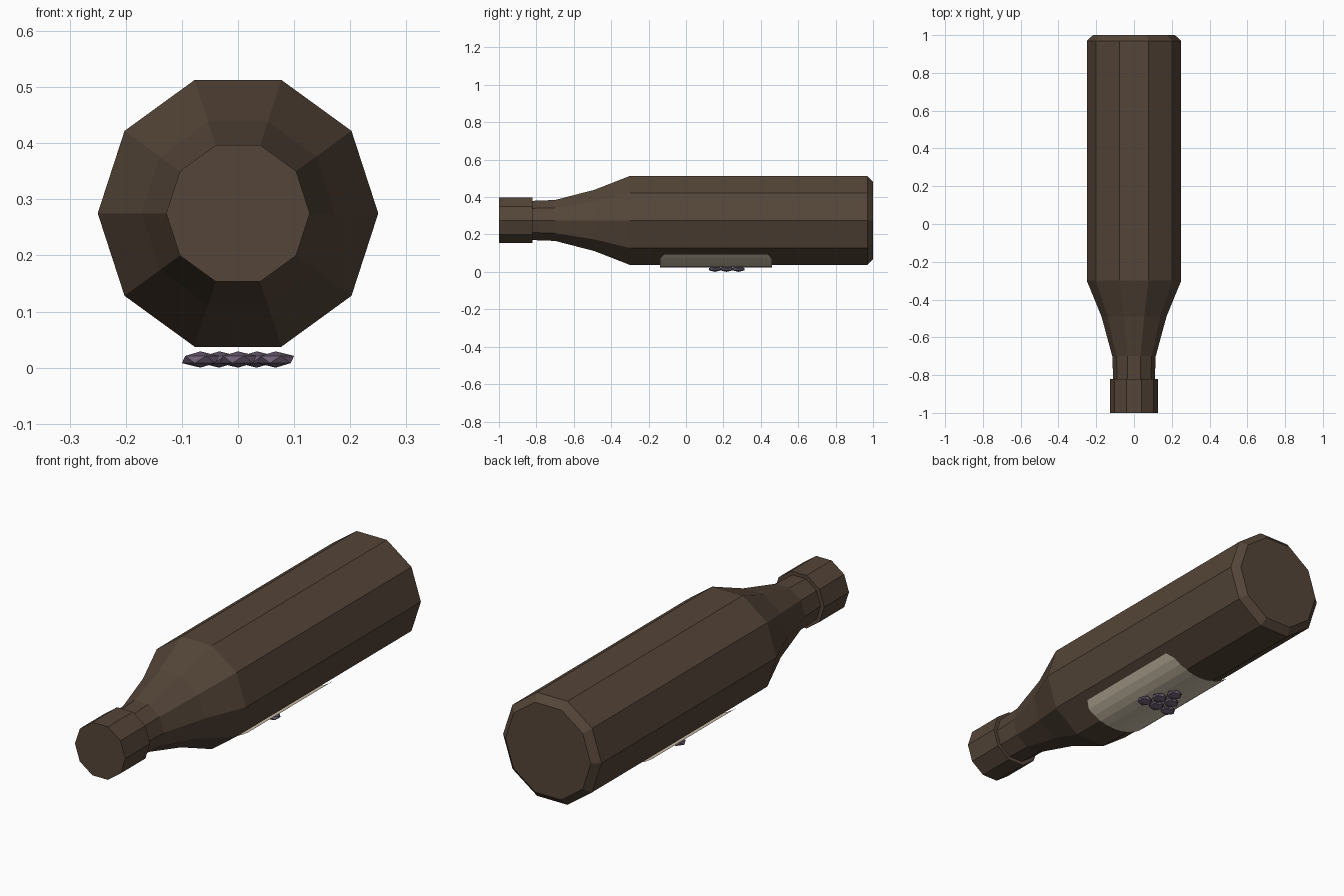
import bpy, bmesh, math
from mathutils import Matrix

cube = bpy.data.objects.get("Cube")
if cube:
    bpy.data.objects.remove(cube, do_unlink=True)

AXIS_Z = 0.275  # height of the bottle's centre line


def make_material(name, rgb):
    mat = bpy.data.materials.new(name)
    mat.use_nodes = True
    mat.diffuse_color = (*rgb, 1)
    mat.node_tree.nodes["Principled BSDF"].inputs["Base Color"].default_value = (*rgb, 1)
    return mat


def make_object(name, bm, mat):
    mesh = bpy.data.meshes.new(name)
    bm.to_mesh(mesh)
    bm.free()
    mesh.materials.append(mat)
    obj = bpy.data.objects.new(name, mesh)
    bpy.context.collection.objects.link(obj)
    return obj


def lathe(name, profile, mat, sides=10):
    """Closed solid of (y, radius) rings around the lying centre line."""
    bm = bmesh.new()
    rings = []
    for y, r in profile:
        angles = [math.tau * i / sides for i in range(sides)]
        rings.append([bm.verts.new((r * math.cos(a), y, AXIS_Z + r * math.sin(a))) for a in angles])
    for a, b in zip(rings, rings[1:]):
        for i in range(sides):
            j = (i + 1) % sides
            bm.faces.new((a[i], a[j], b[j], b[i]))
    bm.faces.new(rings[0])
    bm.faces.new(rings[-1])
    bmesh.ops.recalc_face_normals(bm, faces=bm.faces)
    return make_object(name, bm, mat)


glass = make_material("dark brown glass", (0.09, 0.06, 0.04))
paper = make_material("cream paper", (0.62, 0.54, 0.41))
purple = make_material("dusky purple", (0.15, 0.11, 0.17))

# Bottle body with tapering shoulder and neck, and the wider cap
lathe("bottle_body", [(-0.83, 0.11), (-0.7, 0.115), (-0.49, 0.172),
                      (-0.3, 0.25), (0.97, 0.25), (1.0, 0.217)], glass)
lathe("bottle_cap", [(-1.0, 0.128), (-0.82, 0.128)], glass)

# Thin paper label wrapped under the body, with clipped corners
bm = bmesh.new()
steps, radius = 10, 0.252
columns = []
for i in range(steps + 1):
    a = math.radians(-45 + 90 * i / steps)
    clip = 0.025 if i in (0, steps) else 0
    x, z = radius * math.sin(a), AXIS_Z - radius * math.cos(a)
    columns.append([bm.verts.new((x, y, z)) for y in (-0.14 + clip, 0.46 - clip)])
for a, b in zip(columns, columns[1:]):
    bm.faces.new((a[0], a[1], b[1], b[0]))
make_object("label", bm, paper)

# Bunch of flattened grapes on the label, in rows of three, two and one
bm = bmesh.new()
for row in range(3):
    count = 3 - row
    for i in range(count):
        x = (i - (count - 1) / 2) * 0.067
        place = Matrix.Translation((x, 0.155 + row * 0.0625, 0.0145))
        bmesh.ops.create_icosphere(bm, subdivisions=1, radius=1,
                                   matrix=place @ Matrix.Diagonal((0.037, 0.037, 0.0145, 1)))
make_object("grape_bunch", bm, purple)
